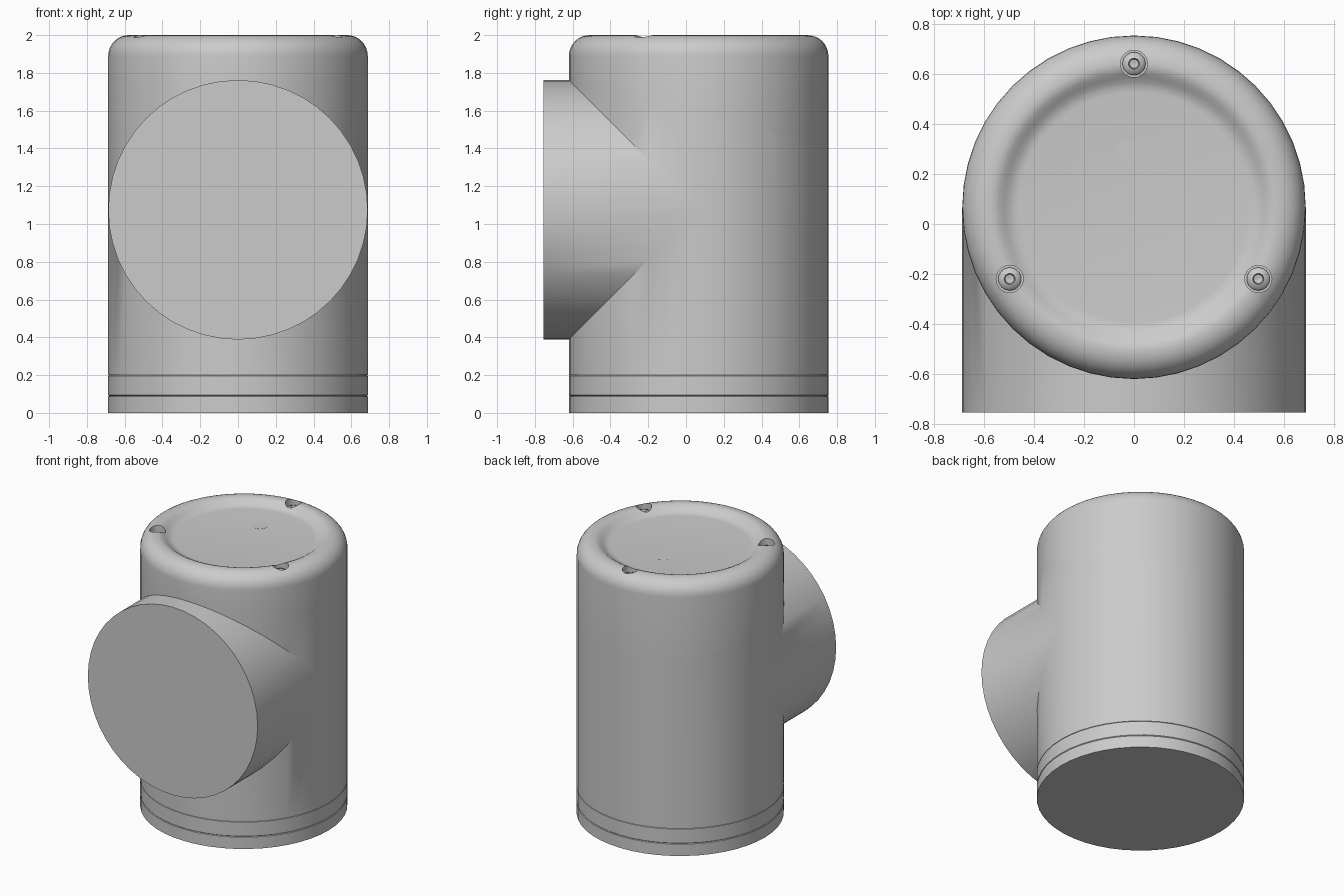
import bpy, bmesh, math
from mathutils import Matrix, Vector

if "Cube" in bpy.data.objects:
    bpy.data.objects.remove(bpy.data.objects["Cube"])

R, YC, ZC = 0.687, 0.067, 1.075      # shared tube radius, upright axis y, lens axis z
SEG = 48
SEAM_POINT = Vector((0, YC - R, ZC + R + 0.004))
SEAM_NORMAL = Vector((0, math.tan(math.radians(15)), 1)).normalized()


def lathe(profile, matrix, seg=SEG):
    """Spin (radius, height) points round z, then place with matrix."""
    bm = bmesh.new()
    verts = [bm.verts.new((r, 0, z)) for r, z in profile]
    edges = [bm.edges.new(p) for p in zip(verts, verts[1:])]
    bmesh.ops.spin(bm, geom=verts + edges, cent=(0, 0, 0), axis=(0, 0, 1),
                   angle=math.tau, steps=seg, use_merge=False)
    bmesh.ops.remove_doubles(bm, verts=bm.verts, dist=1e-5)
    bm.transform(matrix)
    return bm


def cut(bm, point, normal, outer=False, inner=False, fill=False):
    res = bmesh.ops.bisect_plane(bm, geom=bm.verts[:] + bm.edges[:] + bm.faces[:],
                                 dist=1e-5, plane_co=point, plane_no=normal,
                                 clear_outer=outer, clear_inner=inner)
    if fill:
        edges = [e for e in res["geom_cut"] if isinstance(e, bmesh.types.BMEdge)]
        bmesh.ops.edgeloop_fill(bm, edges=edges)


def finish(bm, name):
    bmesh.ops.recalc_face_normals(bm, faces=bm.faces)
    mesh = bpy.data.meshes.new(name)
    bm.to_mesh(mesh)
    bm.free()
    ob = bpy.data.objects.new(name, mesh)
    bpy.context.collection.objects.link(ob)
    return ob


def smooth(ob, angle=35):
    bpy.ops.object.select_all(action='DESELECT')
    ob.select_set(True)
    bpy.context.view_layer.objects.active = ob
    bpy.ops.object.shade_smooth_by_angle(angle=math.radians(angle))


UP = Matrix.Translation((0, YC, 0))
C = 0.004                            # tiny chamfer that draws the seams

# Base plate and trim ring
smooth(finish(lathe([(0, 0), (R, 0), (R, 0.09 - C), (R - C, 0.09), (0, 0.09)], UP), "base_plate"))
smooth(finish(lathe([(0, 0.09), (R - C, 0.09), (R, 0.09 + C), (R, 0.2 - C),
                     (R - C, 0.2), (0, 0.2)], UP), "trim_ring"))

# Horizontal front tube, mitred to a 45 degree wedge
axis = (0, YC, ZC)
front = lathe([(0, YC + 0.754), (R, YC + 0.754), (R, -R - 0.1)],
              Matrix.Translation(axis) @ Matrix.Rotation(math.pi / 2, 4, 'X'))
for s in (1, -1):
    cut(front, axis, (0, 1, s), outer=True)
front_mesh = bpy.data.meshes.new("front_tube")
front.to_mesh(front_mesh)
front.free()

# Upright body with the matching wedge removed, welded to the front tube
body = lathe([(0, 0.2), (R, 0.2), (R, 1.95)], UP)
cut(body, SEAM_POINT, SEAM_NORMAL, outer=True)
for s in (1, -1):
    cut(body, axis, (0, 1, s))
gone = []
for f in body.faces:
    c = f.calc_center_median()
    if YC - c.y > abs(c.z - ZC) and c.z > 0.21:
        gone.append(f)
bmesh.ops.delete(body, geom=gone, context='FACES')
body.from_mesh(front_mesh)
bpy.data.meshes.remove(front_mesh)
bmesh.ops.remove_doubles(body, verts=body.verts, dist=1e-4)
smooth(finish(body, "body"))

# Cap with rounded shoulder and dished top
F = 0.11
shoulder = [(R - F + F * math.cos(a), 2 - F + F * math.sin(a))
            for a in (math.pi / 2 * i / 8 for i in range(9))]
cap_bm = lathe([(0, 1.2), (R, 1.2)] + shoulder +
               [(0.56, 1.999), (0.54, 1.991), (0.52, 1.977), (0.50, 1.964),
                (0.48, 1.957), (0.46, 1.955), (0, 1.955)], UP)
cut(cap_bm, SEAM_POINT, SEAM_NORMAL, inner=True, fill=True)
cap = finish(cap_bm, "cap")

# Screw recesses and screws round the rim
for i, deg in enumerate((90, 210, 330)):
    a = math.radians(deg)
    place = Matrix.Translation((0.574 * math.cos(a), YC + 0.574 * math.sin(a), 0))
    cutter = finish(lathe([(0, 1.935), (0.054, 1.935), (0.054, 2.1), (0, 2.1)], place, 24),
                    "recess_cutter")
    cutter.hide_render = True
    mod = cap.modifiers.new("recess", 'BOOLEAN')
    mod.operation, mod.solver, mod.object = 'DIFFERENCE', 'EXACT', cutter
    bpy.context.view_layer.objects.active = cap
    bpy.ops.object.modifier_apply(modifier=mod.name)
    bpy.data.objects.remove(cutter)
    smooth(finish(lathe([(0, 1.93), (0.046, 1.93), (0.046, 1.948), (0.036, 1.96), (0.022, 1.965),
                         (0.018, 1.945), (0.008, 1.945), (0, 1.94)], place, 24), f"screw_{i + 1}"))
smooth(cap)

# Small flush indicator in the dish
smooth(finish(lathe([(0, 1.95), (0.05, 1.95), (0.05, 1.956), (0, 1.956)],
                    Matrix.Translation((-0.02, 0.285, 0)), 24), "indicator"))
